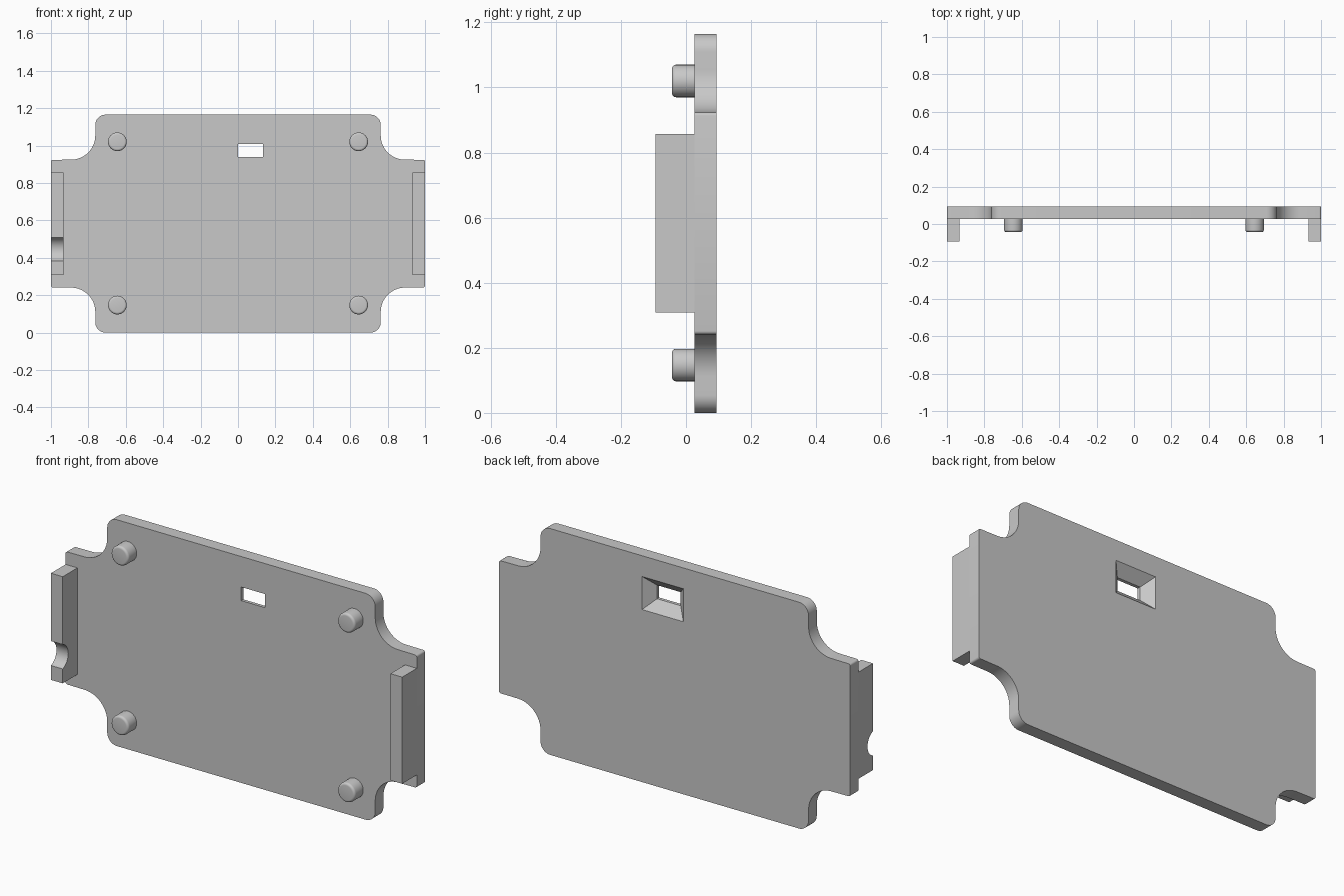
import bpy, bmesh
from math import sin, cos, radians
from mathutils import Vector

cube = bpy.data.objects.get("Cube")
if cube:
    bpy.data.objects.remove(cube, do_unlink=True)

grey = bpy.data.materials.new("light_grey")
grey.use_nodes = True
grey.diffuse_color = (0.58, 0.58, 0.58, 1)
grey.node_tree.nodes["Principled BSDF"].inputs["Base Color"].default_value = grey.diffuse_color

BACK, FACE, FRONT = 0.093, 0.026, -0.093   # y of plate back, plate front, rail front
MID = 0.5825                               # z of the plate centre


def arc(cx, cy, r, start, end, steps):
    angles = [radians(start + (end - start) * i / steps) for i in range(steps + 1)]
    return [(cx + r * cos(a), cy + r * sin(a)) for a in angles]


def loft(name, rings, smooth=True):
    """Join equal-length rings of points and cap both ends."""
    bm = bmesh.new()
    loops = [[bm.verts.new(p) for p in ring] for ring in rings]
    n = len(loops[0])
    for a, b in zip(loops, loops[1:]):
        for i in range(n):
            j = (i + 1) % n
            bm.faces.new((a[i], a[j], b[j], b[i]))
    bm.faces.new(loops[0])
    bm.faces.new(reversed(loops[-1]))
    bmesh.ops.recalc_face_normals(bm, faces=bm.faces)
    mesh = bpy.data.meshes.new(name)
    bm.to_mesh(mesh)
    bm.free()
    mesh.materials.append(grey)
    obj = bpy.data.objects.new(name, mesh)
    bpy.context.collection.objects.link(obj)
    if smooth:
        shade(obj)
    return obj


def shade(obj):
    bpy.ops.object.select_all(action='DESELECT')
    obj.select_set(True)
    bpy.context.view_layer.objects.active = obj
    bpy.ops.object.shade_smooth_by_angle(angle=radians(30))


# Plate outline: one quarter, mirrored around the centre
quarter = (arc(0.99, 0.331, 0.01, 0, 90, 4)
           + arc(0.893, 0.472, 0.13, 270, 180, 16)
           + arc(0.708, MID - 0.055, 0.055, 0, 90, 10))
outline = []
for sx, sz in ((1, 1), (-1, 1), (-1, -1), (1, -1)):
    part = [(sx * x, MID + sz * z) for x, z in quarter]
    outline += part if sx * sz > 0 else part[::-1]
plate = loft("base_plate", [[(x, y, z) for x, z in outline] for y in (FACE, BACK)], False)


# Rectangular slot that flares out toward the back
def slot_ring(y, grow):
    x0, x1, z0, z1 = -grow, 0.135 + grow, 0.938 - grow, 1.008 + grow
    return [(x0, y, z0), (x1, y, z0), (x1, y, z1), (x0, y, z1)]


cutter = loft("slot_cutter", [slot_ring(FACE - 0.02, 0), slot_ring(BACK - 0.05, 0),
                              slot_ring(BACK + 0.01, 0.06)], False)
cutter.hide_render = True
cut = plate.modifiers.new("slot", 'BOOLEAN')
cut.operation, cut.solver, cut.object = 'DIFFERENCE', 'EXACT', cutter
bpy.context.view_layer.objects.active = plate
bpy.ops.object.modifier_apply(modifier=cut.name)
bpy.data.objects.remove(cutter, do_unlink=True)
shade(plate)

# End rails; the right one has a rounded notch in its front edge
box = [(FACE, 0.308), (FACE, 0.857), (FRONT, 0.857), (FRONT, 0.308)]
notch = arc(FRONT - 0.0216, 0.445, 0.0666, 71, -71, 20)
for name, inner, outer, profile in (("left_rail", 0.933, 1, box),
                                    ("right_rail", -0.933, -1, box[:3] + notch + box[3:])):
    loft(name, [[(x, y, z) for y, z in profile] for x in (inner, outer)])

# Four round pegs with softened tips
for side, x in (("left", 0.645), ("right", -0.645)):
    for level, z in (("upper", 1.02), ("lower", 0.147)):
        tip = arc(0.038, -0.031, 0.012, 0, -90, 5)
        rings = [[(x + px, y, z + pz) for px, pz in arc(0, 0, r, 0, 348.75, 31)]
                 for r, y in [(0.05, FACE)] + tip]
        loft(f"{level}_{side}_peg", rings)
